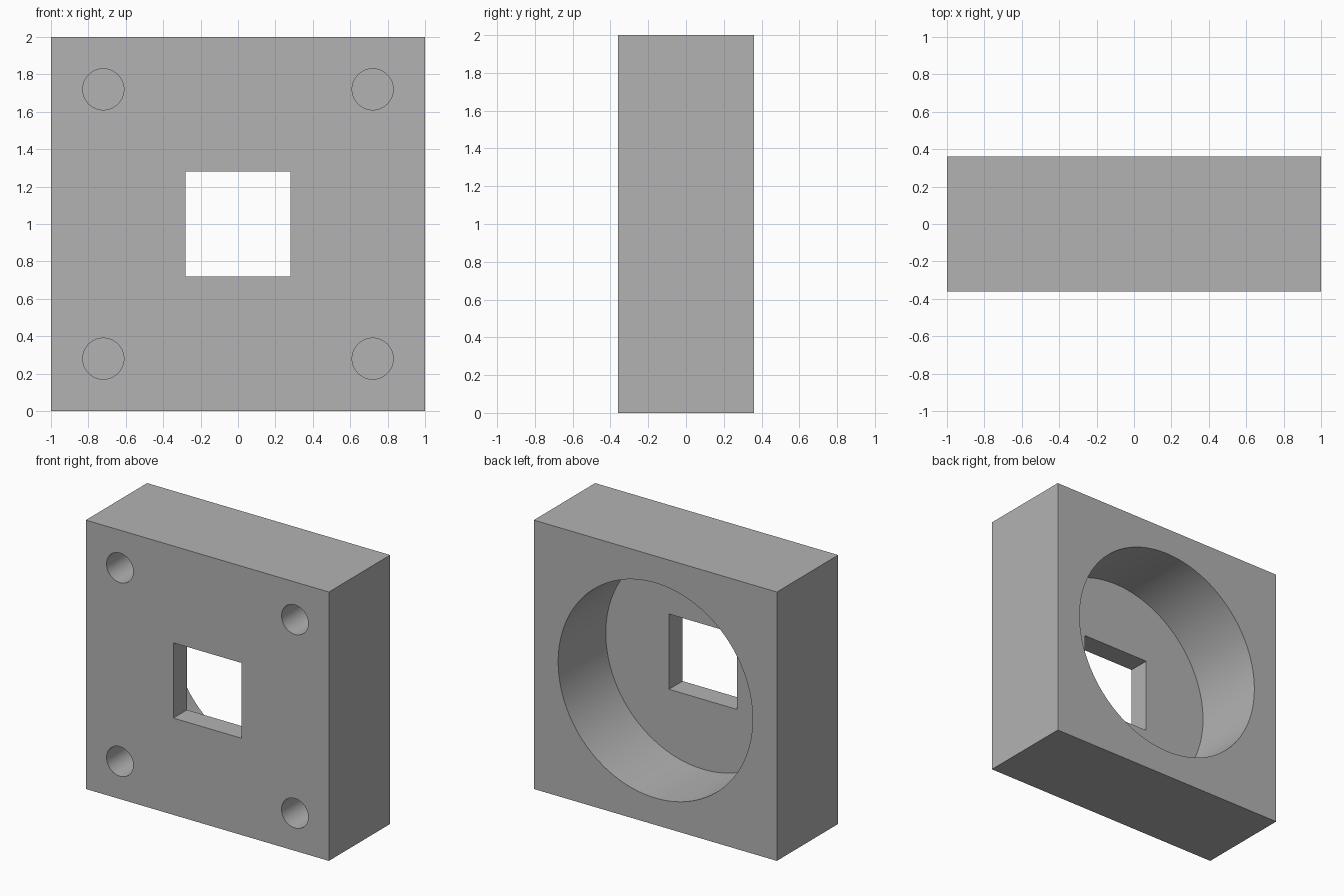
import bpy
import math

cube = bpy.data.objects.get("Cube")
if cube:
    bpy.data.objects.remove(cube, do_unlink=True)

SIZE, DEPTH = 2.0, 0.72
FRONT, BACK, MID = -DEPTH / 2, DEPTH / 2, SIZE / 2
PLATE = 0.16         # front wall left behind the recess
HOLE_DEPTH = 0.4     # blind corner holes
OVER = 0.1           # cutter overshoot past a face


def box(name, width, y0, y1, height):
    bpy.ops.mesh.primitive_cube_add(size=1, location=(0, (y0 + y1) / 2, MID))
    ob = bpy.context.object
    ob.name = name
    ob.scale = (width, y1 - y0, height)
    bpy.ops.object.transform_apply(location=False, rotation=False, scale=True)
    return ob


def bore(name, radius, x, z, y0, y1, sides):
    bpy.ops.mesh.primitive_cylinder_add(
        vertices=sides, radius=radius, depth=y1 - y0,
        location=(x, (y0 + y1) / 2, z), rotation=(math.pi / 2, 0, 0))
    ob = bpy.context.object
    ob.name = name
    return ob


# Block
block = box("mounting_block", SIZE, FRONT, BACK, SIZE)

# Square window, round rear recess and four corner screw holes
cutters = [
    bore("recess_cutter", 0.8, 0, MID, FRONT + PLATE, BACK + OVER, 128),
    box("window_cutter", 0.56, FRONT - OVER, BACK, 0.56),
]
for sx in (-1, 1):
    for sz in (-1, 1):
        cutters.append(bore("screw_hole_cutter", 0.11, sx * 0.72, MID + sz * 0.72,
                            FRONT - OVER, FRONT + HOLE_DEPTH, 48))

bpy.ops.object.select_all(action='DESELECT')
block.select_set(True)
bpy.context.view_layer.objects.active = block
for cutter in cutters:
    cutter.hide_render = True
    mod = block.modifiers.new(cutter.name, 'BOOLEAN')
    mod.operation = 'DIFFERENCE'
    mod.solver = 'EXACT'
    mod.object = cutter
    bpy.ops.object.modifier_apply(modifier=mod.name)
    bpy.data.objects.remove(cutter, do_unlink=True)

bpy.ops.object.shade_smooth_by_angle(angle=math.radians(30))

# Plain grey
grey = bpy.data.materials.new("plain_grey")
grey.use_nodes = True
colour = (0.45, 0.45, 0.45, 1)
grey.diffuse_color = colour
grey.node_tree.nodes["Principled BSDF"].inputs["Base Color"].default_value = colour
block.data.materials.clear()
block.data.materials.append(grey)
